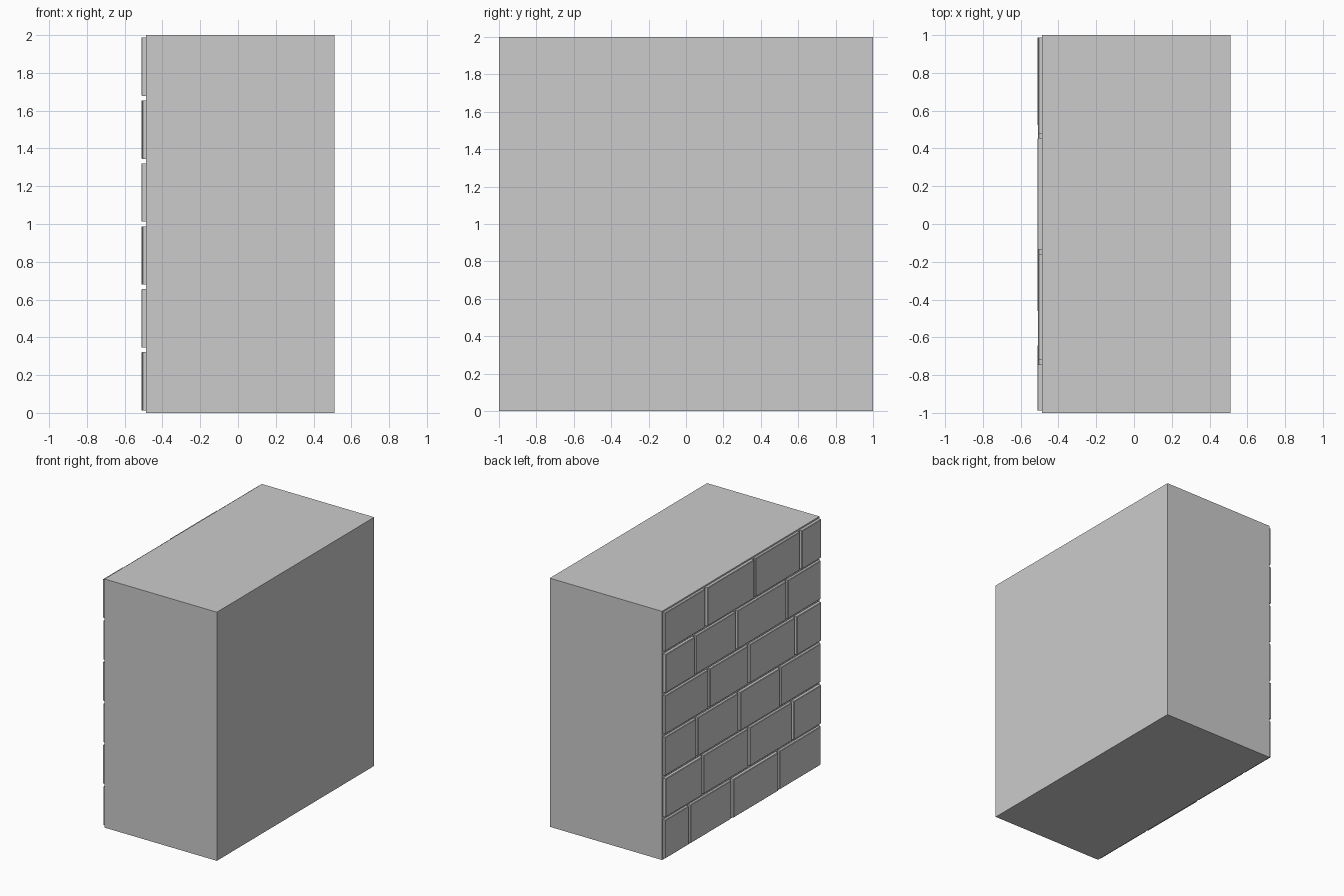
import bpy, bmesh

if "Cube" in bpy.data.objects:
    bpy.data.objects.remove(bpy.data.objects["Cube"])

BACK = -0.487      # plane of the mortar behind the bricks
GAP = 0.024
PITCH = 2.0 / 6

def box(name, lo, hi, bevel=0.0):
    bm = bmesh.new()
    bmesh.ops.create_cube(bm, size=1.0)
    for v in bm.verts:
        v.co = [hi[i] if v.co[i] > 0 else lo[i] for i in range(3)]
    if bevel:
        # chamfer only the outward facing rim
        rim = [e for e in bm.edges if all(v.co.x < lo[0] + 1e-5 for v in e.verts)]
        bmesh.ops.bevel(bm, geom=rim, offset=bevel, segments=1,
                        affect='EDGES', profile=0.5)
    me = bpy.data.meshes.new(name)
    bm.to_mesh(me)
    bm.free()
    ob = bpy.data.objects.new(name, me)
    bpy.context.collection.objects.link(ob)
    return ob

# solid wall block
box("wall_block", (BACK, -1, 0), (0.512, 1, 2))

# brick courses from bottom to top: joint positions along y, and raised bricks
courses = [
    ((0.68, 0.14, -0.455), {2}),
    ((0.51, -0.08, -0.63), {0, 3}),
    ((0.585, 0.05, -0.475), {2}),
    ((0.43, -0.08, -0.67), {3}),
    ((0.605, 0.08, -0.56), {0}),
    ((0.467, -0.148, -0.732), {1, 3}),
]
for row, (joints, raised) in enumerate(courses):
    z0 = row * PITCH + GAP / 2
    z1 = (row + 1) * PITCH - GAP / 2
    ends = (1.0,) + joints + (-1.0,)
    for i in range(len(ends) - 1):
        depth = 0.025 if i in raised else 0.021
        box(f"brick_{row + 1}_{i + 1}",
            (BACK - depth, ends[i + 1] + GAP / 2, z0),
            (BACK + 0.005, ends[i] - GAP / 2, z1), 0.004)
